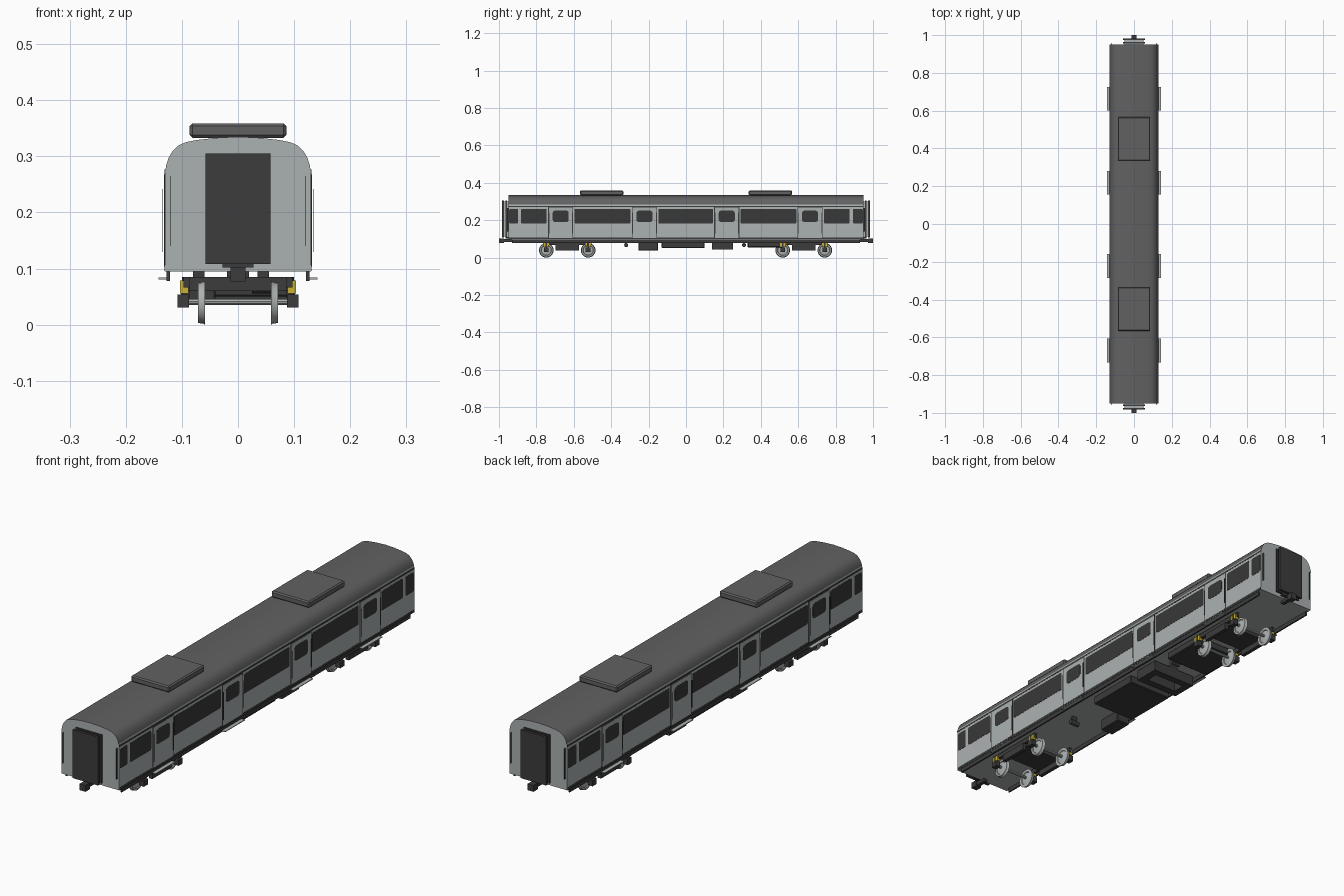
import bpy, bmesh, math
from mathutils import Matrix, Vector

cube = bpy.data.objects.get("Cube")
if cube:
    bpy.data.objects.remove(cube)


def material(name, r, g, b):
    m = bpy.data.materials.new(name)
    m.use_nodes = True
    m.diffuse_color = (r, g, b, 1)
    m.node_tree.nodes["Principled BSDF"].inputs["Base Color"].default_value = (r, g, b, 1)
    return m


silver = material("silver panel", 0.41, 0.44, 0.44)
roof_grey = material("roof grey", 0.12, 0.12, 0.12)
dark = material("charcoal", 0.045, 0.045, 0.045)
glass = material("dark glass", 0.04, 0.04, 0.04)
steel = material("wheel steel", 0.42, 0.44, 0.44)
yellow = material("yellow spring", 0.6, 0.45, 0.03)


def finish(name, bm, mats, smooth=False):
    bmesh.ops.recalc_face_normals(bm, faces=bm.faces)
    me = bpy.data.meshes.new(name)
    bm.to_mesh(me)
    bm.free()
    ob = bpy.data.objects.new(name, me)
    bpy.context.collection.objects.link(ob)
    for m in mats:
        me.materials.append(m)
    if smooth:
        bpy.ops.object.select_all(action="DESELECT")
        ob.select_set(True)
        bpy.context.view_layer.objects.active = ob
        bpy.ops.object.shade_smooth_by_angle(angle=math.radians(35))
    return ob


def boxes(name, mat, spans, bevel=0, axis=None):
    """One object made of boxes; each span is x0, x1, y0, y1, z0, z1."""
    bm = bmesh.new()
    for x0, x1, y0, y1, z0, z1 in spans:
        mid = Vector((x0 + x1, y0 + y1, z0 + z1)) / 2
        size = (abs(x1 - x0), abs(y1 - y0), abs(z1 - z0), 1)
        bmesh.ops.create_cube(bm, size=1, matrix=Matrix.Translation(mid) @ Matrix.Diagonal(size))
    if bevel:
        edges = [e for e in bm.edges if axis is None or
                 abs((e.verts[0].co - e.verts[1].co).normalized()[axis]) > 0.9]
        bmesh.ops.bevel(bm, geom=edges, offset=bevel, segments=1 if axis is None else 3,
                        profile=0.5, affect="EDGES")
    return finish(name, bm, [mat])


def both_sides(spans):
    return [(s * a, s * b, *rest) for a, b, *rest in spans for s in (-1, 1)]


def both_ends(spans):
    return [(a, b, s * c, s * d, e, f) for a, b, c, d, e, f in spans for s in (-1, 1)]


def lathe(bm, profile, centre, steps=24):
    """Revolve (radius, x) points around an axle along x."""
    rings = []
    for r, x in profile:
        angles = [math.tau * k / steps for k in range(steps)]
        rings.append([bm.verts.new(Vector((x, r * math.cos(a), r * math.sin(a))) + Vector(centre))
                      for a in angles])
    for a, b in zip(rings, rings[1:]):
        for k in range(steps):
            n = (k + 1) % steps
            bm.faces.new((a[k], a[n], b[n], b[k]))
    bm.faces.new(rings[0])
    bm.faces.new(rings[-1])


# Body shell: straight sides with a rounded roof
END = 0.95
half = [(0.13, 0.095), (0.13, 0.272), (0.128, 0.284), (0.124, 0.297), (0.117, 0.309),
        (0.107, 0.319), (0.094, 0.325), (0.075, 0.329), (0.04, 0.333), (0, 0.335)]
outline = half + [(-x, z) for x, z in reversed(half[:-1])]
bm = bmesh.new()
front, back = ([bm.verts.new((x, y, z)) for x, z in outline] for y in (-END, END))
bm.faces.new(front)
bm.faces.new(back)
for i in range(len(outline)):
    j = (i + 1) % len(outline)
    bm.faces.new((front[i], front[j], back[j], back[i]))
for f in bm.faces:
    mid = f.calc_center_median()
    if abs(mid.y) < 0.9 and mid.z > 0.28:
        f.material_index = 1
finish("body_shell", bm, [silver, roof_grey], smooth=True)

# Gutter line, dark sill band and recessed skirt
boxes("roof_gutters", dark, both_sides([(0.128, 0.1307, -END, END, 0.271, 0.277)]))
boxes("sill_bands", dark, both_sides([(0.128, 0.1307, -END + 0.002, END - 0.002, 0.0955, 0.106)]))
boxes("side_skirts", dark, both_sides([(0.121, 0.127, -0.93, 0.93, 0.078, 0.0955)]))

# Doors with frames, windows, steps and grab rails
DOORS = (-0.67, -0.222, 0.218, 0.663)
W = 0.063
boxes("door_frames", dark, both_sides(
    [(0.129, 0.131, y - W - 0.004, y + W + 0.004, 0.1, 0.271) for y in DOORS]))
boxes("door_leaves", silver, both_sides(
    [(0.129, 0.1316, y - W, y + W, 0.104, 0.268) for y in DOORS]))
boxes("door_windows", glass, both_sides(
    [(0.13, 0.1322, y - 0.043, y + 0.043, 0.19, 0.251) for y in DOORS]), 0.013, 0)
boxes("door_steps", silver, both_sides(
    [(0.125, 0.142, y - W, y + W, 0.081, 0.084) for y in DOORS]))
boxes("door_rails", dark, both_sides(
    [(0.1345, 0.1355, y + s * W - 0.002, y + s * W + 0.002, 0.13, 0.242)
     for y in DOORS for s in (-1, 1)]))

# Side windows between the doors and at the ends
PANES = [(-0.945, -0.898), (-0.882, -0.745), (-0.597, -0.297), (-0.148, 0.145),
         (0.292, 0.59), (0.738, 0.875), (0.892, 0.945)]
boxes("side_windows", glass, both_sides(
    [(0.128, 0.1308, a, b, 0.182, 0.261) for a, b in PANES]), 0.006, 0)

# Roof air units
boxes("air_units", roof_grey, both_ends([(-0.086, 0.086, 0.335, 0.567, 0.333, 0.359)]), 0.005)

# End gangways, grab rails and couplers
boxes("gangway_cores", silver, both_ends([(-0.05, 0.05, 0.945, 0.975, 0.114, 0.3)]))
boxes("gangway_plates", dark, both_ends([
    (-0.058, 0.058, 0.956, 0.964, 0.108, 0.305), (-0.058, 0.058, 0.973, 0.983, 0.108, 0.305)]))
boxes("end_rails", dark, both_ends(both_sides([(0.12, 0.1215, 0.948, 0.957, 0.14, 0.265)])))
boxes("couplers", dark, both_ends([
    (-0.013, 0.013, 0.972, 1, 0.077, 0.103), (-0.008, 0.008, 0.93, 0.98, 0.082, 0.098),
    (-0.028, 0.028, 0.945, 0.965, 0.102, 0.109)]))

# Wheelsets
AXLES = (-0.747, -0.523, 0.517, 0.742)
R = 0.039
wheel = [(0.007, -0.006), (0.026, -0.003), (0.028, -0.006), (R - 0.003, -0.006),
         (R - 0.002, 0.003), (R, 0.006), (0.028, 0.006), (0.026, 0.003), (0.007, 0.006)]
bm = bmesh.new()
for y in AXLES:
    for s in (-1, 1):
        lathe(bm, [(r, -s * x) for r, x in wheel], (s * 0.065, y, R))
    lathe(bm, [(0.006, -0.09), (0.006, 0.09)], (0, y, R + 0.002), 10)
finish("wheelsets", bm, [steel], smooth=True)

# Bogie frames, axle boxes and springs
BOGIES = (-0.635, 0.63)
boxes("bogie_frames", dark, [(-0.09, 0.09, y - 0.06, y + 0.06, 0.06, 0.085) for y in BOGIES]
      + both_sides([(0.086, 0.097, y - 0.13, y + 0.13, 0.066, 0.085) for y in BOGIES])
      + both_sides([(0.086, 0.102, y - 0.062, y + 0.062, 0.037, 0.066) for y in BOGIES]))
boxes("axle_boxes", dark, both_sides(
    [(0.087, 0.108, y - 0.013, y + 0.013, 0.031, 0.054) for y in AXLES]
    + [(0.086, 0.1, y - 0.004, y + 0.004, 0.05, 0.08) for y in AXLES]))
boxes("axle_springs", yellow, both_sides(
    [(0.088, 0.103, y + s * 0.01 - 0.005, y + s * 0.01 + 0.005, 0.056, 0.079)
     for y in AXLES for s in (-1, 1)]))

# Underfloor equipment, hung from the floor on central mounts
boxes("equipment_cases", dark, [
    (-0.1, 0.1, -0.13, 0.1, 0.05, 0.085), (-0.1, 0.1, 0.33, 0.515, 0.055, 0.085),
    (-0.1, -0.04, -0.255, -0.15, 0.037, 0.085)], 0.003)
boxes("equipment_tray", dark, both_sides([(0.07, 0.1, 0.14, 0.25, 0.042, 0.085)]) + [
    (-0.08, 0.08, 0.14, 0.17, 0.042, 0.085), (-0.08, 0.08, 0.22, 0.25, 0.042, 0.085)])
boxes("centre_mounts", dark, [(-0.02, 0.02, y - 0.012, y + 0.012, 0.08, 0.096)
                              for y in (*BOGIES, -0.08, 0.05, 0.155, 0.235, 0.42)]
      + [(-0.08, -0.06, -0.22, -0.18, 0.08, 0.096)])
bm = bmesh.new()
for y in (-0.32, 0.31):
    lathe(bm, [(0.011, -0.02), (0.011, 0.02)], (0.045, y, 0.067), 12)
finish("air_tanks", bm, [dark], smooth=True)
boxes("tank_brackets", dark, [(0.035, 0.055, y - 0.005, y + 0.005, 0.067, 0.096)
                              for y in (-0.32, 0.31)])
